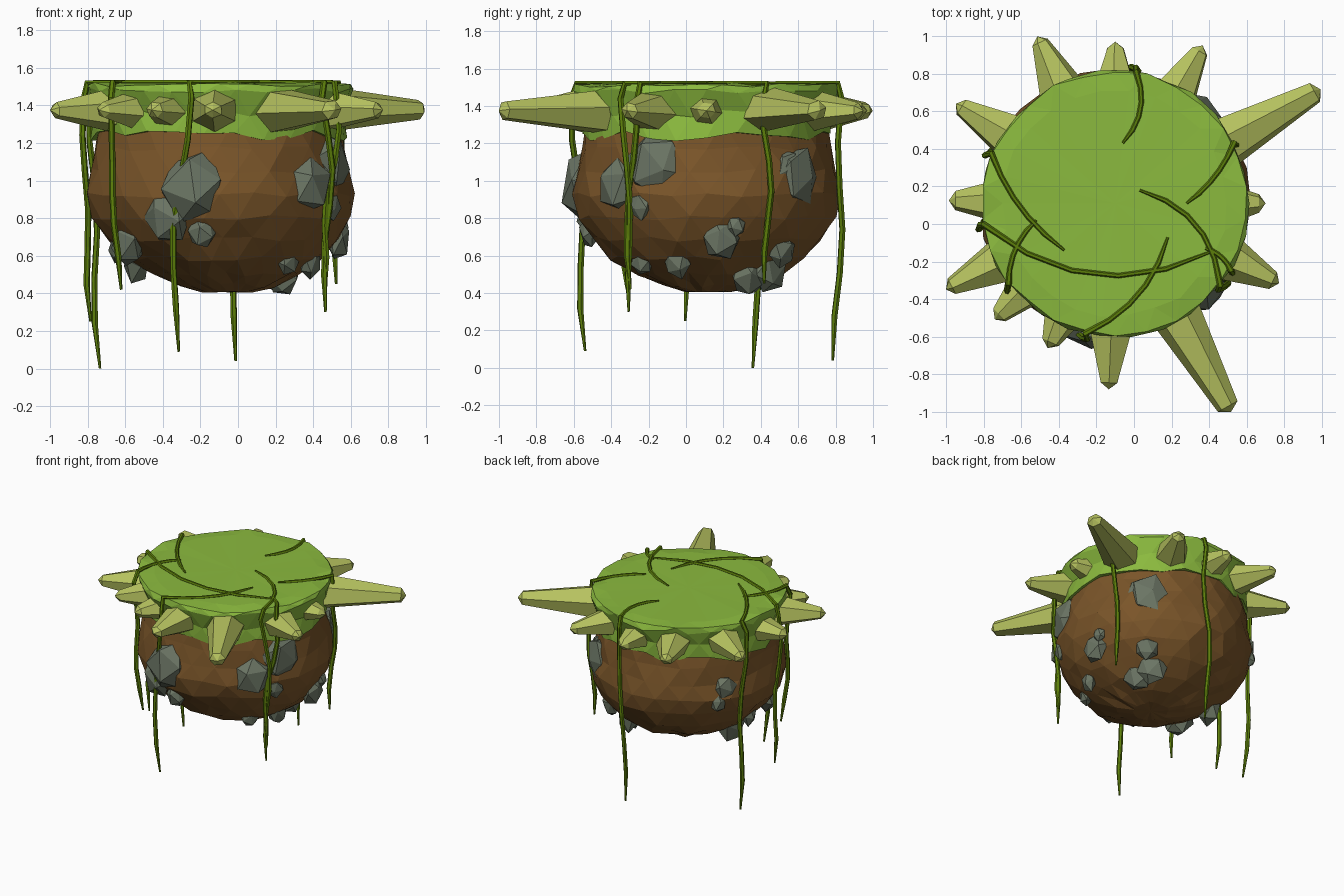
import bpy, bmesh, math, random
from mathutils import Vector, Matrix, Euler

if "Cube" in bpy.data.objects:
    bpy.data.objects.remove(bpy.data.objects["Cube"])

random.seed(4)
AXIS = Vector((-0.10, 0.11, 0))          # island axis


def material(name, hexcol):
    rgb = [int(hexcol[i:i + 2], 16) / 255 for i in (0, 2, 4)]
    m = bpy.data.materials.new(name)
    m.diffuse_color = [((c + 0.055) / 1.055) ** 2.4 if c > 0.04 else c / 12.92 for c in rgb] + [1]
    m.use_nodes = True
    m.node_tree.nodes["Principled BSDF"].inputs["Base Color"].default_value = m.diffuse_color
    return m


GRASS = material("grass_green", "8bba3e")
SPIKE = material("pale_spike_green", "b6c25f")
DIRT = material("dirt_brown", "7a5529")
ROCK = material("rock_grey", "6b7564")
VINE = material("vine_green", "5c7e0a")


def polar(angle, r, z):
    """Point around the island axis, angle in degrees."""
    a = math.radians(angle)
    return AXIS + Vector((r * math.cos(a), r * math.sin(a), z))


def finish(bm, name, mat):
    bmesh.ops.recalc_face_normals(bm, faces=bm.faces)
    me = bpy.data.meshes.new(name)
    bm.to_mesh(me)
    bm.free()
    me.materials.append(mat)
    ob = bpy.data.objects.new(name, me)
    bpy.context.collection.objects.link(ob)


def skin(bm, loops, zigzag=False):
    """Join successive vertex rings with faces."""
    n = len(loops[0])
    for k, (lo, hi) in enumerate(zip(loops, loops[1:])):
        for i in range(n):
            j = (i + 1) % n
            if not zigzag:
                bm.faces.new((lo[i], lo[j], hi[j], hi[i]))
            elif k % 2 == 0:
                bm.faces.new((lo[i], lo[j], hi[i]))
                bm.faces.new((lo[j], hi[j], hi[i]))
            else:
                bm.faces.new((lo[i], hi[j], hi[i]))
                bm.faces.new((lo[i], lo[j], hi[j]))


def fan(bm, loop, co):
    c = bm.verts.new(co)
    for i in range(len(loop)):
        bm.faces.new((loop[i], loop[(i + 1) % len(loop)], c))


def lean(z):
    """The bowl's lower end drifts a little sideways."""
    return Vector((0.045, 0.01, 0)) * max(0, (0.9 - z) / 0.5)


def lathe(name, mat, rings, n, jitter):
    """Closed turned form; each ring is (radius, height, height wobble)."""
    bm = bmesh.new()
    loops = [[bm.verts.new(lean(z) + polar(360 * (i + 0.5 * (k % 2)) / n,
                                           r + random.uniform(-jitter, jitter),
                                           z + random.uniform(-w, w)))
              for i in range(n)] for k, (r, z, w) in enumerate(rings)]
    skin(bm, loops, True)
    for loop, ring in ((loops[0], rings[0]), (loops[-1], rings[-1])):
        fan(bm, loop, AXIS + lean(ring[1]) + Vector((0, 0, ring[1])))
    finish(bm, name, mat)


def body_radius(z):
    """Rounded bowl below the belly, slight taper above it."""
    if z < 0.92:
        return 0.715 * max(0, 1 - ((0.92 - z) / 0.525) ** 1.75) ** 0.55
    return 0.715 - 0.185 * (z - 0.92)


# Dirt bowl
heights = [0.92 - 0.52 * math.cos(math.radians(10 + 13.4 * k)) for k in range(7)]
heights += [1.05, 1.17, 1.32]
lathe("dirt_body", DIRT, [(body_radius(z), z, 0.004 if z < 0.42 else 0.014) for z in heights],
      24, 0.012)

# Grass cap with ragged lower edge
lathe("grass_cap", GRASS,
      [(.675, 1.235, .034), (.668, 1.36, .02), (.708, 1.48, .015),
       (.702, 1.512, .012), (.60, 1.52, .002)], 26, 0.011)

# Ring of blunt grass spikes: angle, reach from the axis
SPIKES = [(115, .98), (90, .86), (61, .96), (29, 1.25), (0, .80), (-26, .97), (-61, 1.27),
          (-92, .99), (-115, .85), (-136, .89), (-153, 1.01), (179, .885), (148, 1.0)]
for n, (angle, reach) in enumerate(SPIKES):
    base = min(0.15, 0.118 + (reach - 0.8) * 0.2)
    tip = 0.058 if reach > 1.1 else 0.05
    phase = random.uniform(0, 1)
    d = polar(angle, 1, 0) - AXIS
    side, up = Vector((-d.y, d.x, 0)), Vector((0, 0, 0.9))
    bm = bmesh.new()
    loops = []
    for dist, rad in ((0.58, base), (reach - 0.035, tip)):
        loop = []
        for i in range(6):
            a = phase + i * math.pi / 3
            q = rad * random.uniform(0.92, 1.06)
            loop.append(bm.verts.new(polar(angle, dist, 1.375)
                                     + side * q * math.cos(a) + up * q * math.sin(a)))
        loops.append(loop)
    skin(bm, loops)
    fan(bm, loops[1], polar(angle, reach, 1.375))
    bm.faces.new(loops[0])
    finish(bm, f"grass_spike_{n + 1}", SPIKE)

# Embedded rocks: angle, height, radius
ROCKS = [(258, .96, .18), (245, .82, .14), (260, .73, .08), (212, .67, .12),
         (-25, 1.08, .16), (-44, .98, .14), (-31, .87, .07), (47, 1.01, .15),
         (40, 1.07, .08), (7, .70, .10), (14, .76, .05), (-20, .57, .08), (-46, .57, .07),
         (35, .50, .11), (50, .53, .11), (46, .63, .09), (148, 1.0, .09), (143, .89, .06),
         (170, .57, .11), (180, .64, .07)]
for n, (angle, z, r) in enumerate(ROCKS):
    bm = bmesh.new()
    bmesh.ops.create_icosphere(bm, subdivisions=1, radius=r * 1.12)
    for v in bm.verts:
        v.co *= random.uniform(0.85, 1.12)
    bm.transform(Euler([random.uniform(0, 6) for _ in range(3)]).to_matrix().to_4x4())
    # flatten against the dirt wall, stretch a little upwards
    bm.transform(Matrix.Rotation(math.radians(angle), 4, 'Z')
                 @ Matrix.Diagonal((0.62, 0.95, 1.05, 1)))
    sink = 0.28 if z > 0.8 else 0.12
    bm.transform(Matrix.Translation(lean(z) + polar(angle, body_radius(z) - sink * r, z)))
    finish(bm, f"rock_{n + 1}", ROCK)

# Vines: start x, y on the grass, sideways bow, rim angle, drift in degrees, lowest z
VINES = [(.43, -.14, .20, 189, 0, .25), (-.37, -.14, .05, 158, 0, 0),
         (-.52, .02, -.04, 217, 2, .42), (-.06, .43, -.06, 81, 2, .04),
         (.28, .11, -.03, 27, 0, .45), (.03, .18, .11, -38, 2, .30),
         (.38, -.13, .02, -30, -6, .42), (.18, -.07, .08, 257, -6, .09)]
for n, (x, y, bow, angle, drift, low) in enumerate(VINES):
    start, rim = Vector((x, y, 1.522)), polar(angle, 0.71, 1.522)
    chord = (rim - start).normalized()
    left = Vector((-chord.y, chord.x, 0))
    pts = []
    for k in range(6):                                   # bowed run over the grass
        t = k / 5
        pts.append(start.lerp(rim, t) + left * bow * 4 * t * (1 - t))
    for k in range(7):                                   # wavering hanging strand
        t = k / 6
        wave = 2.2 * math.sin(t * 7 + n) * (0.3 + 0.7 * (1 - t))
        rr = 0.728 + 0.014 * math.sin(t * 9 + n) - 0.04 * t * t
        pts.append(polar(angle + drift * min(1, 2 * t) + wave, rr, 1.44 + (low - 1.44) * t))
    cu = bpy.data.curves.new(f"vine_{n + 1}", 'CURVE')
    cu.dimensions = '3D'
    cu.bevel_depth = 0.017
    cu.bevel_resolution = 1
    cu.use_fill_caps = True
    sp = cu.splines.new('POLY')
    sp.points.add(len(pts) - 1)
    for i, (p, co) in enumerate(zip(sp.points, pts)):
        p.co = (*co, 1)
        p.radius = 0.4 if i in (0, len(pts) - 1) else (0.8 if i < 5 else 1.0)
    cu.materials.append(VINE)
    ob = bpy.data.objects.new(f"vine_{n + 1}", cu)
    bpy.context.collection.objects.link(ob)
    bpy.ops.object.select_all(action='DESELECT')
    ob.select_set(True)
    bpy.context.view_layer.objects.active = ob
    bpy.ops.object.convert(target='MESH')
    for p in ob.data.polygons:
        p.use_smooth = False
